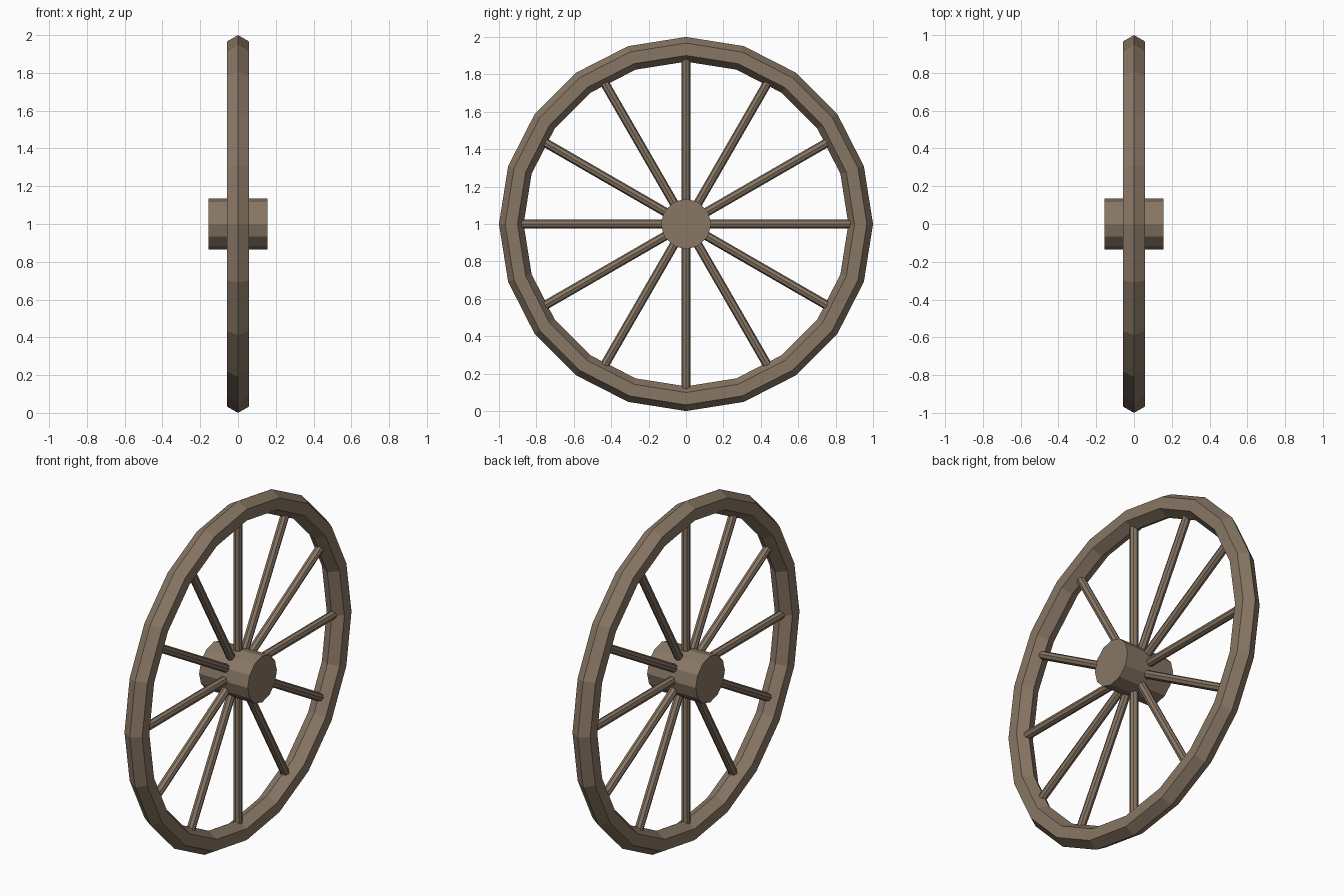
import bpy, bmesh
from math import pi, sin, cos
from mathutils import Vector, Matrix

if "Cube" in bpy.data.objects:
    bpy.data.objects.remove(bpy.data.objects["Cube"])

CENTRE = Vector((0, 0, 1))

wood = bpy.data.materials.new("wood")
wood.diffuse_color = (0.25, 0.185, 0.13, 1)
wood.use_nodes = True
wood.node_tree.nodes["Principled BSDF"].inputs["Base Color"].default_value = wood.diffuse_color


def finish(name, bm):
    bmesh.ops.recalc_face_normals(bm, faces=bm.faces)
    mesh = bpy.data.meshes.new(name)
    bm.to_mesh(mesh)
    bm.free()
    mesh.materials.append(wood)
    obj = bpy.data.objects.new(name, mesh)
    obj.location = CENTRE
    bpy.context.collection.objects.link(obj)


def rod(name, radius, length, sides, matrix):
    bm = bmesh.new()
    bmesh.ops.create_cone(bm, cap_ends=True, segments=sides, radius1=radius,
                          radius2=radius, depth=length, matrix=matrix)
    finish(name, bm)


# Rim: 20-sided ring with a hexagonal cross-section
R, r, N, M = 0.934, 0.066, 20, 6
bm = bmesh.new()
rings = []
for i in range(N):
    a = 2 * pi * i / N
    ring = []
    for j in range(M):
        b = 2 * pi * j / M
        d = R + r * cos(b)
        ring.append(bm.verts.new((r * sin(b), d * cos(a), d * sin(a))))
    rings.append(ring)
for i in range(N):
    p, q = rings[i], rings[(i + 1) % N]
    for j in range(M):
        k = (j + 1) % M
        bm.faces.new((p[j], q[j], q[k], p[k]))
finish("rim", bm)

# Hub: 12-sided cylinder along x
rod("hub", 0.135, 0.314, 12, Matrix.Rotation(pi / 2, 4, 'Y'))

# Spokes: 12 thin rods from the hub into the rim
inner, outer = 0.05, 0.91
for i in range(12):
    place = (Matrix.Rotation(2 * pi * i / 12, 4, 'X')
             @ Matrix.Translation((0, 0, (inner + outer) / 2)))
    rod(f"spoke_{i + 1}", 0.024, outer - inner, 8, place)
